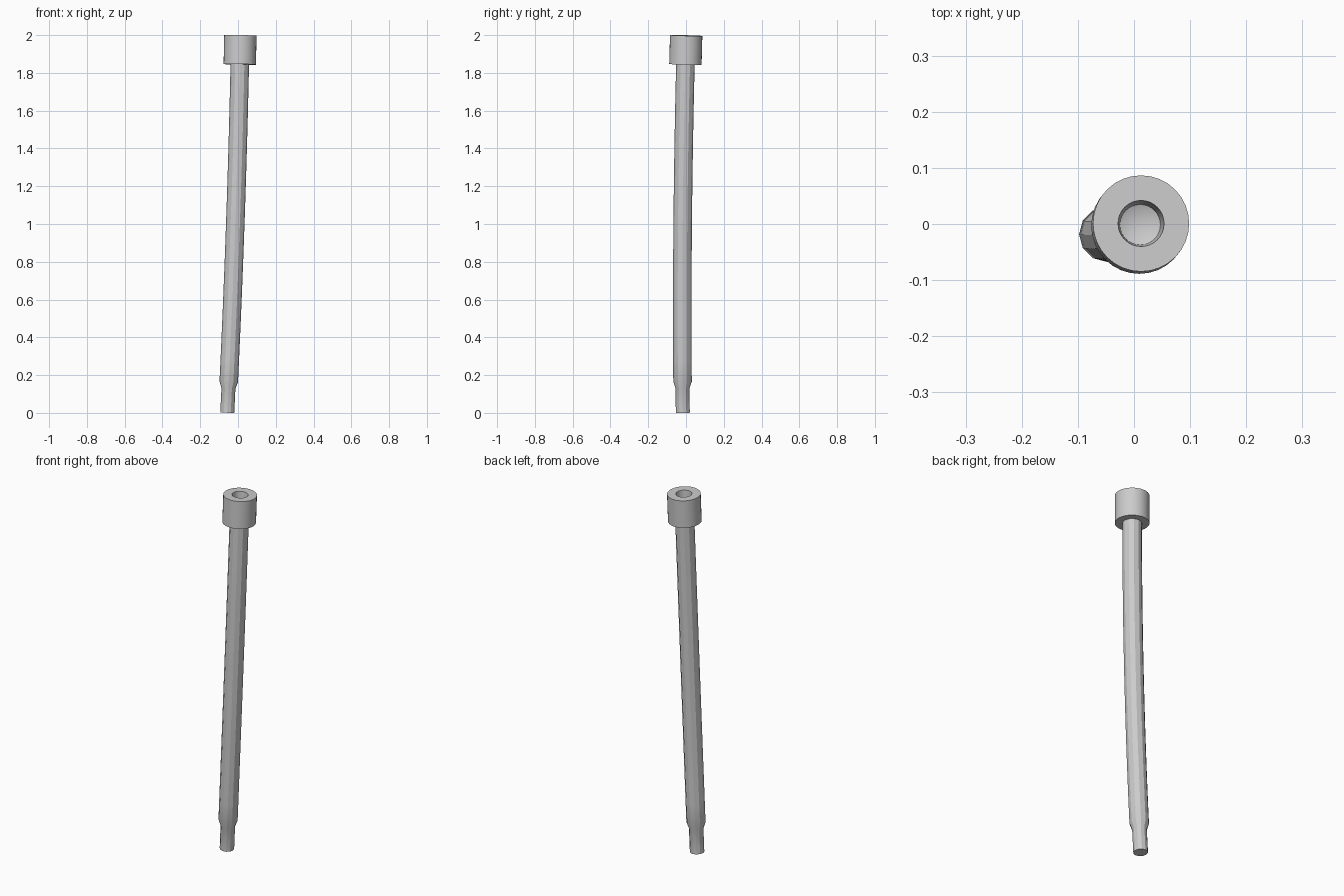
import bpy, bmesh, math
from mathutils import Vector

cube = bpy.data.objects.get("Cube")
if cube:
    bpy.data.objects.remove(cube, do_unlink=True)

steel = bpy.data.materials.new("light grey steel")
steel.use_nodes = True
steel.diffuse_color = (0.6, 0.6, 0.6, 1)
steel.node_tree.nodes["Principled BSDF"].inputs["Base Color"].default_value = (0.6, 0.6, 0.6, 1)


def axis(z):
    """Centre line of the slightly bent bolt."""
    return Vector((-0.057 + 0.0502 * z - 0.0077 * z * z,
                   -0.017 - 0.010 * z + 0.0095 * z * z, z))


def sweep(name, profile, sides, angle):
    """Join rings (z, radius) set square to the centre line; radius 0 is a point."""
    bm = bmesh.new()
    rings = []
    for z, r in profile:
        c = axis(z)
        t = (axis(z + 0.01) - axis(z - 0.01)).normalized()
        u = Vector((0, 1, 0)).cross(t).normalized()
        v = t.cross(u)
        if r == 0:
            rings.append([bm.verts.new(c)])
            continue
        turns = [2 * math.pi * i / sides for i in range(sides)]
        rings.append([bm.verts.new(c + r * (math.cos(a) * u + math.sin(a) * v)) for a in turns])
    for low, high in zip(rings, rings[1:]):
        for i in range(sides):
            j = (i + 1) % sides
            if len(high) == 1:
                bm.faces.new((low[i], low[j], high[0]))
            else:
                bm.faces.new((low[i], low[j], high[j], high[i]))
    # Close open ends
    if len(rings[0]) > 1:
        bm.faces.new(rings[0][::-1])
    if len(rings[-1]) > 1:
        bm.faces.new(rings[-1])
    bmesh.ops.recalc_face_normals(bm, faces=bm.faces)
    mesh = bpy.data.meshes.new(name)
    bm.to_mesh(mesh)
    bm.free()
    mesh.materials.append(steel)
    obj = bpy.data.objects.new(name, mesh)
    bpy.context.collection.objects.link(obj)
    bpy.ops.object.select_all(action='DESELECT')
    obj.select_set(True)
    bpy.context.view_layer.objects.active = obj
    bpy.ops.object.shade_smooth_by_angle(angle=math.radians(angle))
    return obj


# Faceted shaft with a narrow pilot tip and a chamfered shoulder
bands = 15
shaft = [(0.001, 0.037), (0.13, 0.037), (0.165, 0.049)]
shaft += [(0.165 + (1.86 - 0.165) * i / bands, 0.049) for i in range(1, bands + 1)]
sweep("bolt_shaft", shaft, 12, 20)

# Cylindrical head with a round socket ending in a shallow conical pit
head = [(1.845, 0.0857), (1.998, 0.0857), (1.998, 0.041), (1.92, 0.036), (1.905, 0)]
sweep("bolt_head", head, 32, 30)
